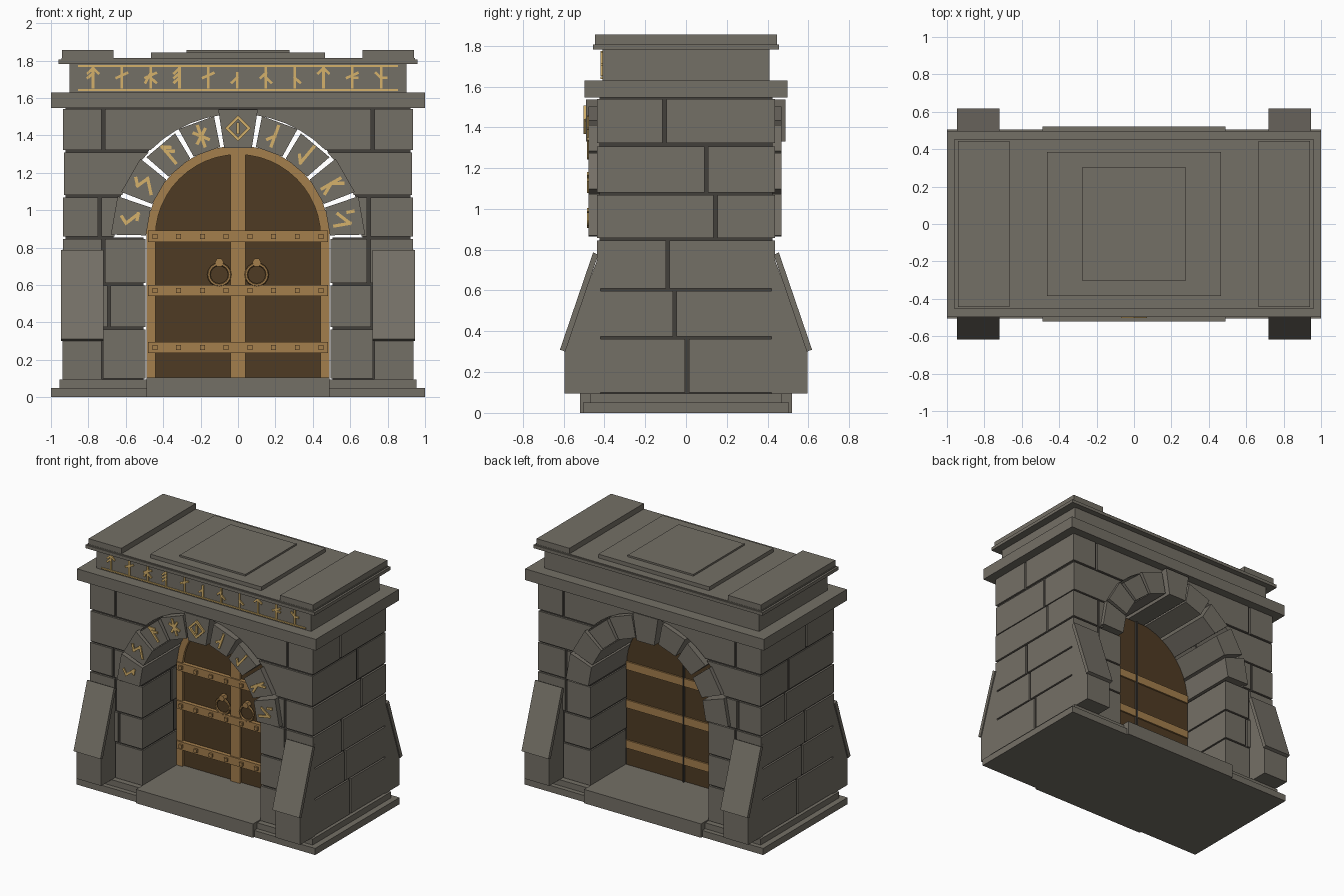
import bpy, bmesh, math
from mathutils import Vector, Matrix

if "Cube" in bpy.data.objects:
    bpy.data.objects.remove(bpy.data.objects["Cube"])


def material(name, *rgb):
    m = bpy.data.materials.new(name)
    m.use_nodes = True
    m.diffuse_color = (*rgb, 1)
    m.node_tree.nodes["Principled BSDF"].inputs["Base Color"].default_value = (*rgb, 1)
    return m


STONE = material("grey stone", .175, .16, .133)
MORTAR = material("dark mortar", .055, .05, .043)
WOOD = material("dark wood", .078, .044, .017)
TRIM = material("brown trim", .37, .21, .073)
GOLD = material("pale gold", .66, .44, .145)


def build(name, mat, prisms, along_x=False):
    """Each prism is (outline, start, end): an outline in xz pushed along y, or in yz along x."""
    bm = bmesh.new()
    for outline, a, b in prisms:
        rings = [[bm.verts.new((d, u, v) if along_x else (u, d, v)) for u, v in outline] for d in (a, b)]
        bm.faces.new(rings[0])
        bm.faces.new(rings[1][::-1])
        n = len(outline)
        for i in range(n):
            j = (i + 1) % n
            bm.faces.new((rings[0][i], rings[1][i], rings[1][j], rings[0][j]))
    bmesh.ops.recalc_face_normals(bm, faces=bm.faces)
    me = bpy.data.meshes.new(name)
    bm.to_mesh(me)
    bm.free()
    me.materials.append(mat)
    ob = bpy.data.objects.new(name, me)
    bpy.context.collection.objects.link(ob)
    return ob


def rect(x0, x1, z0, z1):
    return [(x0, z0), (x1, z0), (x1, z1), (x0, z1)]


def slab(name, x, y, z0, z1, mat=STONE):
    return build(name, mat, [(rect(-x, x, z0, z1), -y, y)])


SPRING = .855   # height where the arch begins


def polar(r, deg, z=SPRING):
    a = math.radians(deg)
    return (r * math.cos(a), z + r * math.sin(a))


def arch(w, r, bottom, steps=24):
    arc = [polar(r, 180 * i / steps) for i in range(steps + 1)]
    return [(w, bottom)] + ([(w, SPRING)] if r > w else []) + arc + \
        ([(-w, SPRING)] if r > w else []) + [(-w, bottom)]


def cut(ob, w, r):
    cutter = build("opening_cutter", STONE, [(arch(w, r, 0), -1, 1)])
    cutter.hide_render = True
    mod = ob.modifiers.new("opening", "BOOLEAN")
    mod.operation, mod.solver, mod.object = "DIFFERENCE", "EXACT", cutter
    bpy.context.view_layer.objects.active = ob
    bpy.ops.object.modifier_apply(modifier=mod.name)
    bpy.data.objects.remove(cutter)


# Plinth and threshold
slab("plinth_lower", 1, .505, 0, .05)
slab("plinth_upper", .955, .47, .05, .095)
slab("threshold", .49, .52, 0, .105)

# Mortar core and stone courses: bottom, top, side joint, right-hand and left-hand front joints
cut(slab("wall_core", .922, .423, .09, 1.545, MORTAR), .505, .665)
courses = [(.1, .363, .005, .73, .73), (.375, .598, -.055, .69, .72),
           (.61, .845, -.09, .72, .7), (.858, 1.068, .145, .74, .7),
           (1.08, 1.307, .1, None, None), (1.322, 1.54, -.105, .72, .72)]
G = .009   # half a joint
blocks = []
for z0, z1, jy, right, left in courses:
    for side, jx in ((-1, right), (1, left)):
        inner = .4 if z1 < SPRING else .005
        spans = [(inner, jx - G), (jx + G, .936)] if jx else [(inner, .93)]
        for x0, x1 in spans:
            for y0, y1 in ((-.437, jy - G), (jy + G, .437)):
                blocks.append((rect(side * x0, side * x1, z0, z1), y0, y1))
cut(build("wall_blocks", STONE, blocks), .495, .66)

# Arch stones running through the wall, with a larger keystone
stones = []
outer = [.68, .67, .65, .66, .69]
for i in range(9):
    key = i == 4
    r1, r0 = outer[min(i, 8 - i)], .482 if key else .492
    a, b = 20 * i + 1.2, 20 * i + 18.8
    stones.append(([polar(r0, a), polar(r1, a), polar(r1, b), polar(r0, b)],
                   -.49 if key else -.477, .487 if key else .467))
build("arch_stones", STONE, stones)

# Buttresses with sloping caps at all four corners
bodies, caps = [], []
for sx in (-1, 1):
    for sy in (-1, 1):
        body = [(.42, .095), (.595, .095), (.595, .33), (.42, .79)]
        cap = [(.592, .3), (.618, .31), (.455, .787), (.43, .775)]
        bodies.append(([(sy * y, z) for y, z in body], sx * .73, sx * .938))
        caps.append(([(sy * y, z) for y, z in cap], sx * .72, sx * .946))
build("buttress_bodies", STONE, bodies, True)
build("buttress_caps", STONE, caps, True)

# Cornice, frieze and stepped roof
slab("cornice", 1, .497, 1.545, 1.63)
slab("frieze", .9, .41, 1.63, 1.785)
slab("roof_slab_lower", .96, .455, 1.782, 1.806)
slab("roof_slab_upper", .945, .447, 1.806, 1.813)
slab("roof_step", .465, .385, 1.813, 1.842)
slab("roof_panel", .275, .305, 1.842, 1.855)
build("roof_end_pads", STONE, [(rect(s * .665, s * .94, 1.813, 1.855), -.445, .445) for s in (-1, 1)])

# Door leaves, frame, straps and studs
build("door_leaves", WOOD, [(arch(.485, .485, .1), -.015, .02)])
build("door_back_seam", MORTAR, [(rect(-.006, .006, .105, 1.33), .02, .036)])
build("door_frame", TRIM, [(arch(.49, .49, .1) + arch(.442, .442, .1)[::-1], -.035, -.01),
                           (rect(-.04, .04, .1, 1.33), -.035, -.01)])
straps, studs = [], []
for z in (.265, .57, .86):
    straps.append((rect(-.482, .482, z - .03, z + .03), -.045, .032))
    for i in range(8):
        x = -.444 + i * .1268
        studs.append((rect(x - .013, x + .013, z - .013, z + .013), -.06, -.04))
build("door_straps", TRIM, straps)
build("door_studs", TRIM, studs)

# Ring handles
for name, x in (("right", -.1), ("left", .1)):
    bpy.ops.mesh.primitive_torus_add(major_segments=16, minor_segments=6, major_radius=.056,
                                     minor_radius=.009, location=(x, -.04, .655),
                                     rotation=(math.pi / 2, 0, 0))
    bpy.context.object.name = name + "_ring"
    bpy.context.object.data.materials.append(TRIM)
    knob = [(x + px, z) for px, z in [polar(.024, 60 * k, .72) for k in range(6)]]
    build(name + "_ring_knob", TRIM, [(knob, -.055, -.01)])


# Carved signs: each pair of letters is a stroke on a grid three wide (a b c) and five high
def grid(ch):
    k = ord(ch) - ord("a")
    return Vector(((k % 3 - 1) * .55, 1 - (k // 3) * .5))


def sign(text, centre, size, turn, width, y0, y1):
    rot = Matrix.Rotation(turn, 2)
    out = []
    for s in text.split():
        p, q = (Vector(centre) + rot @ grid(c) * size for c in s)
        d = (q - p).normalized() * width / 2
        n = Vector((-d.y, d.x))
        out.append(([p - d + n, p - d - n, q + d - n, q + d + n], y0, y1))
    return out


frieze = ["bn bd bf eg", "bn fg", "bn ej fg hl", "bn bd eg hj", "bn gf", "en hj",
          "bn eg hl", "bn hl", "bn bd bf", "bn gf hi", "bn dh hi"]
marks = []
for i, text in enumerate(frieze):
    marks += sign(text, (-.775 + i * .154, 1.708), .05, 0, .014, -.418, -.405)
build("frieze_signs", GOLD, marks)
build("frieze_rails", GOLD, [(rect(-.855, .855, z - .005, z + .005), -.418, -.405) for z in (1.643, 1.77)])

arch_signs = ["bd dl lk", "bd di im", "bn bf ei", "bn dl fj", None, "bn hj", "bn nj", "bn ch ho", "ad fj fo"]
marks = []
for i, text in enumerate(arch_signs):
    angle = 170 - 20 * i
    if text:
        marks += sign(text, polar(.575, angle), .055, math.radians(angle - 90), .017, -.485, -.47)
build("arch_signs", GOLD, marks)

# Keystone diamond
R, r, z = .07, .048, 1.438
diamond = []
for k in range(4):
    pts = [polar(R, 90 * k, z), polar(R, 90 * k + 90, z), polar(r, 90 * k + 90, z), polar(r, 90 * k, z)]
    diamond.append((pts, -.503, -.485))
diamond += sign("bn", (0, z), .024, 0, .014, -.503, -.485)
build("keystone_diamond", GOLD, diamond)
